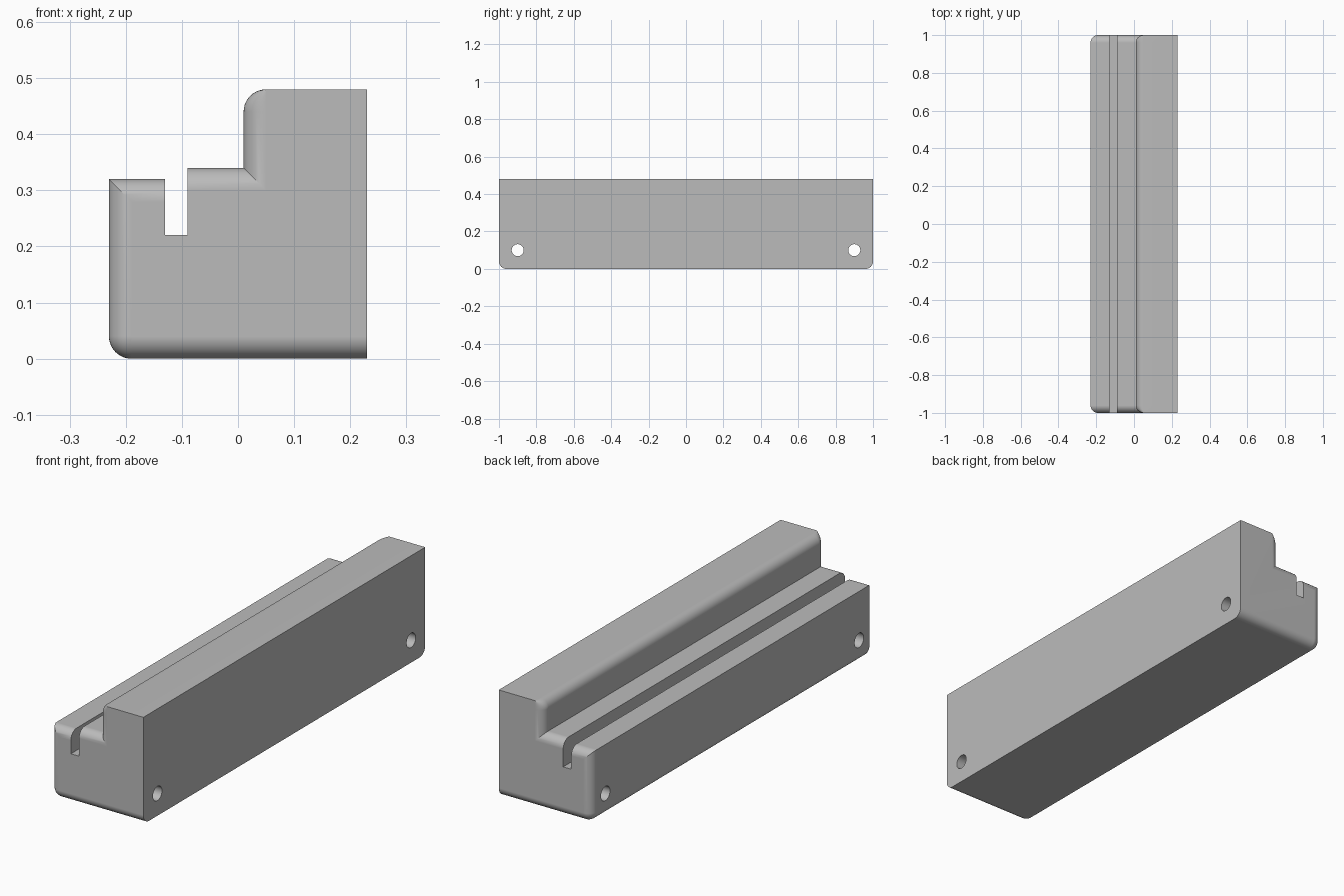
import bpy, bmesh
from math import sin, cos, pi

if "Cube" in bpy.data.objects:
    bpy.data.objects.remove(bpy.data.objects["Cube"], do_unlink=True)

R = 0.04      # fillet radius
STEPS = 10    # segments per fillet
HALF = 1.0    # half length

grey = bpy.data.materials.new("plain grey")
grey.use_nodes = True
grey.diffuse_color = (0.5, 0.5, 0.5, 1)
grey.node_tree.nodes["Principled BSDF"].inputs["Base Color"].default_value = (0.5, 0.5, 0.5, 1)


def section(d):
    """Stepped profile (x, z), with its filleted sides drawn in by d."""
    angles = [pi / 2 * i / STEPS for i in range(STEPS + 1)]
    r = R - d
    low_round = [(-0.23 + R - r * sin(a), R - r * cos(a)) for a in angles]
    high_round = [(0.01 + R - r * cos(a), 0.48 - R + R * sin(a)) for a in angles]
    return ([(0.23, d)] + low_round
            + [(-0.23 + d, 0.32 - d), (-0.13, 0.32 - d), (-0.13, 0.22),
               (-0.09, 0.22), (-0.09, 0.34 - d), (0.01 + d, 0.34 - d)]
            + high_round + [(0.23, 0.48)])


# Stepped rail: sections lofted along y, drawn in at both ends
ends = []
for i in range(STEPS + 1):
    a = pi / 2 * i / STEPS
    ends.append((-HALF + R * (1 - cos(pi / 2 - a)), R * (1 - cos(a))))
stations = ends[::-1] + [(-y, d) for y, d in ends]

bm = bmesh.new()
rings = [[bm.verts.new((x, y, z)) for x, z in section(d)] for y, d in stations]
for a, b in zip(rings, rings[1:]):
    for i in range(len(a)):
        j = (i + 1) % len(a)
        bm.faces.new((a[i], a[j], b[j], b[i]))
bm.faces.new(rings[0])
bm.faces.new(rings[-1][::-1])
bmesh.ops.remove_doubles(bm, verts=bm.verts, dist=1e-5)
bmesh.ops.recalc_face_normals(bm, faces=bm.faces)
mesh = bpy.data.meshes.new("stepped_rail")
bm.to_mesh(mesh)
bm.free()
mesh.materials.append(grey)
rail = bpy.data.objects.new("stepped_rail", mesh)
bpy.context.collection.objects.link(rail)

# Cross holes near both ends
for side, y in (("front", -0.9), ("back", 0.9)):
    bpy.ops.mesh.primitive_cylinder_add(vertices=48, radius=0.032, depth=0.8,
                                        location=(0, y, 0.1), rotation=(0, pi / 2, 0))
    cutter = bpy.context.object
    cutter.name = side + "_hole_cutter"
    cutter.data.materials.append(grey)
    cutter.hide_render = True
    cut = rail.modifiers.new(side + "_hole", "BOOLEAN")
    cut.object = cutter
    cut.solver = "EXACT"
    bpy.ops.object.select_all(action="DESELECT")
    rail.select_set(True)
    bpy.context.view_layer.objects.active = rail
    bpy.ops.object.modifier_apply(modifier=cut.name)
    bpy.data.objects.remove(cutter, do_unlink=True)

# Smooth fillets, crisp edges, flat faces kept flat
bpy.ops.object.shade_smooth_by_angle(angle=pi / 6)
weighted = rail.modifiers.new("flat_faces", "WEIGHTED_NORMAL")
weighted.keep_sharp = True
